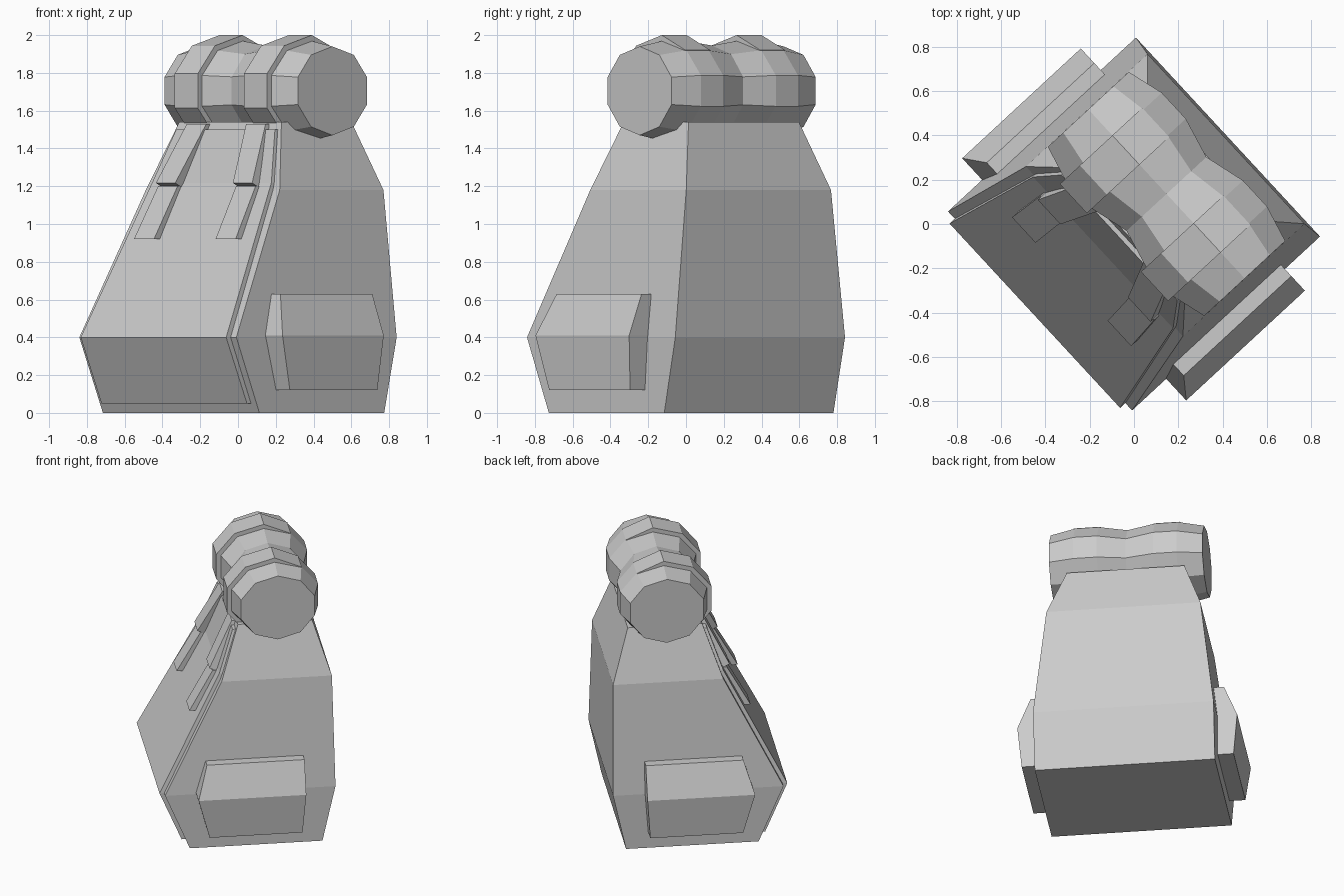
import bpy, bmesh
from math import atan2, cos, sin, radians

if "Cube" in bpy.data.objects:
    bpy.data.objects.remove(bpy.data.objects["Cube"])

TURN = atan2(-0.735, 0.68)  # whole model is turned about z


def loft(name, rings):
    """Skin a stack of closed rings and cap both ends."""
    bm = bmesh.new()
    rows = [[bm.verts.new(p) for p in r] for r in rings]
    n = len(rows[0])
    for a, b in zip(rows, rows[1:]):
        for i in range(n):
            j = (i + 1) % n
            bm.faces.new((a[i], a[j], b[j], b[i]))
    bm.faces.new(rows[0])
    bm.faces.new(rows[-1])
    bmesh.ops.recalc_face_normals(bm, faces=bm.faces)
    me = bpy.data.meshes.new(name)
    bm.to_mesh(me)
    bm.free()
    ob = bpy.data.objects.new(name, me)
    bpy.context.collection.objects.link(ob)
    ob.rotation_euler.z = TURN
    return ob


def rect(z, x0, x1, y0, y1):
    return [(x0, y0, z), (x1, y0, z), (x1, y1, z), (x0, y1, z)]


def mirror(ob):
    ob.modifiers.new("mirror", 'MIRROR').use_axis[0] = True


# Tapered body: z, half width, front, back
loft("body", [rect(z, -w, w, f, b) for z, w, f, b in (
    (0, .61, -.41, .49), (.4, .612, -.578, .578),
    (1.18, .522, -.182, .566), (1.54, .398, -.055, .45))])

# Raised front panel
loft("front_panel", [rect(z, -w, w, f, f + .1) for z, w, f in (
    (.05, .567, -.46), (.4, .567, -.61), (1.217, .465, -.19), (1.5, .385, -.09))])

# Overlapping strap pieces on the front, mirrored
mirror(loft("lower_strap", [rect(z, a, b, f, f + .1) for z, a, b, f in (
    (.92, .24, .396, -.384), (1.2, .228, .38, -.225))]))
upper = [rect(z, a, b, f, f + .1) for z, a, b, f in (
    (1.217, .225, .375, -.245), (1.53, .155, .307, -.085))]
upper[0][2:] = [(x, y, 1.17) for x, y, z in upper[0][2:]]
mirror(loft("upper_strap", upper))

# Side boxes: z, outer x, front, back
mirror(loft("side_box", [rect(z, .5, x, f, b) for z, x, f, b in (
    (.12, .718, -.29, .34), (.41, .745, -.368, .362), (.63, .655, -.30, .362))]))

# Ten-sided lobed roll across the top
CY, CZ = .2, 1.705


def ring(x, ry, rz, angles):
    return [(x, CY + ry * cos(radians(a)), CZ + rz * sin(radians(a))) for a in angles]


full = range(18, 378, 36)
half = [(.52, .262, .235), (.35, .31, .265), (.19, .31, .265)]
sections = [(-x, a, b) for x, a, b in half] + [(0, .258, .24)] + half[::-1]
loft("top_roll", [ring(x, a, b, full) for x, a, b in sections])

# Bands wrapping the front and top of each lobe
arc = range(54, 270, 36)
profile = [(x, ring(x, .34, .295, arc), ring(x, .28, .24, arc)) for x in (.18, .36)]
bands = []
for x, outer, inner in profile:
    outer[0] = ring(x, .312, .267, [54])[0]
    bands.append(outer + inner[::-1])
mirror(loft("roll_band", bands))
